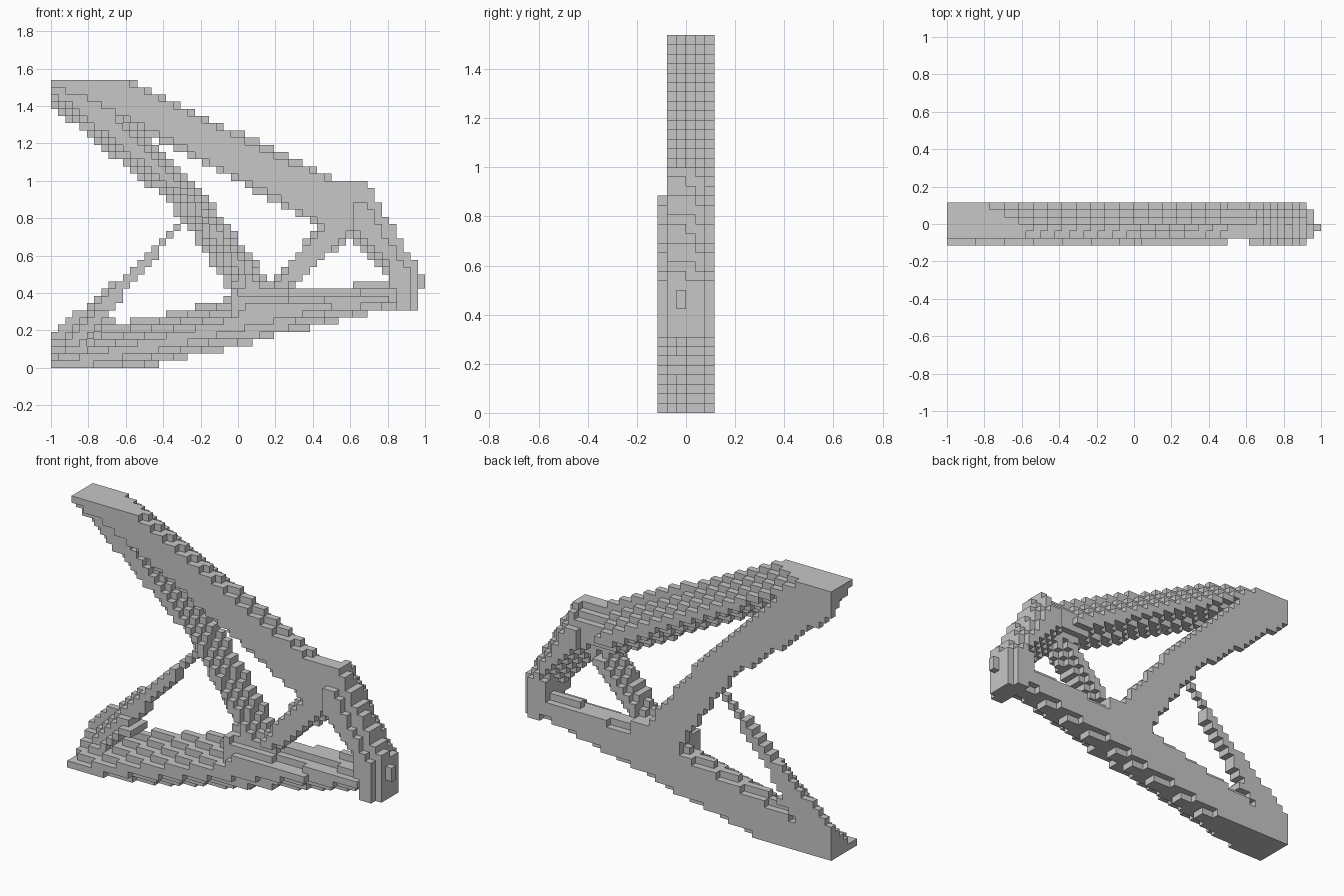
import bpy
import bmesh

cube = bpy.data.objects.get("Cube")
if cube:
    bpy.data.objects.remove(cube, do_unlink=True)

NX, NY, NZ = 52, 6, 40
S = 2 / NX
TONE = (0.57, 0.57, 0.57, 1)

grey = bpy.data.materials.new("light grey")
grey.use_nodes = True
grey.diffuse_color = TONE
grey.node_tree.nodes["Principled BSDF"].inputs["Base Color"].default_value = TONE

# How far an edge is pulled in on each layer, front layer first (1 = no cells)
FLUSH = [0] * 6
NO_FRONT = [1, 0, 0, 0, 0, 0]
ARM_TOP = [1, .02, 0, .04, .075, .11]
ARM_UNDER = [1, .025, 0, .02, .045, .07]
HEAD_UNDER = [1, .1, .07, .05, .02, 0]
DIAGONAL_TOP = [1, 1, .06, .035, .01, 0]
DIAGONAL_UNDER = [1, 1, .09, .06, .03, 0]
HUB_TOP = [1, .07, .035, 0, 0, 0]
KNEE = [1, .02, 0, .04, .08, 1]
POST_OUT = [.06, 0, 0, .01, .03, .06]
POST_IN = [.06, .02, 0, .03, .06, .085]
STRUT = [1, .015, 0, .015, .04, 1]
BAR_TOP = [.115, .09, .06, .03, 0, .03]
BAR_UNDER = [.08, .05, .02, 0, 0, .02]
BACK_ONLY = [1, 1, 1, 1, .025, 0]
BASE = [1, 1, .12, .08, .04, 0]

# name: four corners clockwise (upper edge, then lower edge), insets of both edges
PARTS = {
    "head_block": ([(-1.01, 1.55), (-.8, 1.55), (-.6, 1.27), (-1.01, 1.4)],
                   NO_FRONT, HEAD_UNDER),
    "upper_arm": ([(-.9, 1.7), (.53, 1.0), (.45, .75), (-.9, 1.475)],
                  ARM_TOP, ARM_UNDER),
    "knee": ([(.5, 1.01), (.68, 1.01), (.64, .69), (.42, .74)],
             KNEE, KNEE),
    "right_post": ([(.68, 1.01), (.98, .5), (.8, .48), (.58, .72)],
                   POST_OUT, POST_IN),
    "right_foot": ([(.965, .55), (.965, .31), (.87, .31), (.78, .51)],
                   [.04, 0, 0, 0, 0, .04], FLUSH),
    "hub": ([(-.04, .48), (.27, .44), (.3, .22), (-.04, .14)],
            HUB_TOP, FLUSH),
    "upper_diagonal": ([(-.78, 1.54), (-.18, .93), (-.3, .835), (-1.01, 1.405)],
                       DIAGONAL_TOP, HEAD_UNDER),
    "lower_diagonal": ([(-.22, .98), (.2, .43), (-.03, .4), (-.33, .83)],
                       DIAGONAL_TOP, DIAGONAL_UNDER),
    "short_strut": ([(.17, .45), (.45, .77), (.62, .72), (.26, .4)],
                    STRUT, STRUT),
    "lower_bar": ([(-1.05, .13), (.1, .412), (.1, .14), (-1.05, -.13)],
                  BAR_TOP, BAR_UNDER),
    "lower_bar_end": ([(0, .415), (.85, .453), (.9, .335), (0, .125)],
                      [.09, .07, .04, .01, 0, .03], BAR_UNDER),
    "thin_strut": ([(-.97, .15), (-.28, .83), (-.25, .82), (-.74, .24)],
                   BACK_ONLY, FLUSH),
    "strut_base": ([(-1.01, .15), (-.75, .4), (-.67, .25), (-.95, 0)],
                   BASE, FLUSH),
}


def inside(corners, insets, x, z):
    """Half-plane test against a clockwise quad with edges moved inward."""
    for i, inset in enumerate(insets):
        (ax, az), (bx, bz) = corners[i], corners[(i + 1) % 4]
        dx, dz = bx - ax, bz - az
        depth = (dz * (x - ax) - dx * (z - az)) / (dx * dx + dz * dz) ** .5
        if depth < inset:
            return False
    return True


# Give every filled cell to the first part that covers it
owner = {}
for i in range(NX):
    for k in range(NZ):
        x, z = (i + .5) * S - 1, (k + .5) * S
        for j in range(NY):
            for name, (corners, upper, lower) in PARTS.items():
                if inside(corners, (upper[j], 0, lower[j], 0), x, z):
                    owner[i, j, k] = name
                    break
# Small nub on the outer foot
for k in (11, 12):
    owner[NX - 1, 2, k] = "right_foot"
# Low front corner of the bar
owner[0, 0, 0] = owner[1, 0, 0] = "lower_bar"


def build_part(name):
    """Skin the cells of one part, leaving out all hidden faces."""
    bm = bmesh.new()
    verts = {}

    def vert(p):
        if p not in verts:
            verts[p] = bm.verts.new((p[0] * S - 1, (p[1] - NY / 2) * S, p[2] * S))
        return verts[p]

    for cell, part in owner.items():
        if part != name:
            continue
        for axis in range(3):
            u, v = (axis + 1) % 3, (axis + 2) % 3
            for side in (0, 1):
                near = list(cell)
                near[axis] += 2 * side - 1
                if tuple(near) in owner:
                    continue
                ring = []
                for du, dv in ((0, 0), (1, 0), (1, 1), (0, 1)):
                    p = list(cell)
                    p[axis] += side
                    p[u] += du
                    p[v] += dv
                    ring.append(vert(tuple(p)))
                bm.faces.new(ring if side else ring[::-1])
    mesh = bpy.data.meshes.new(name)
    bm.to_mesh(mesh)
    bm.free()
    mesh.materials.append(grey)
    obj = bpy.data.objects.new(name, mesh)
    bpy.context.collection.objects.link(obj)


for part_name in PARTS:
    build_part(part_name)
